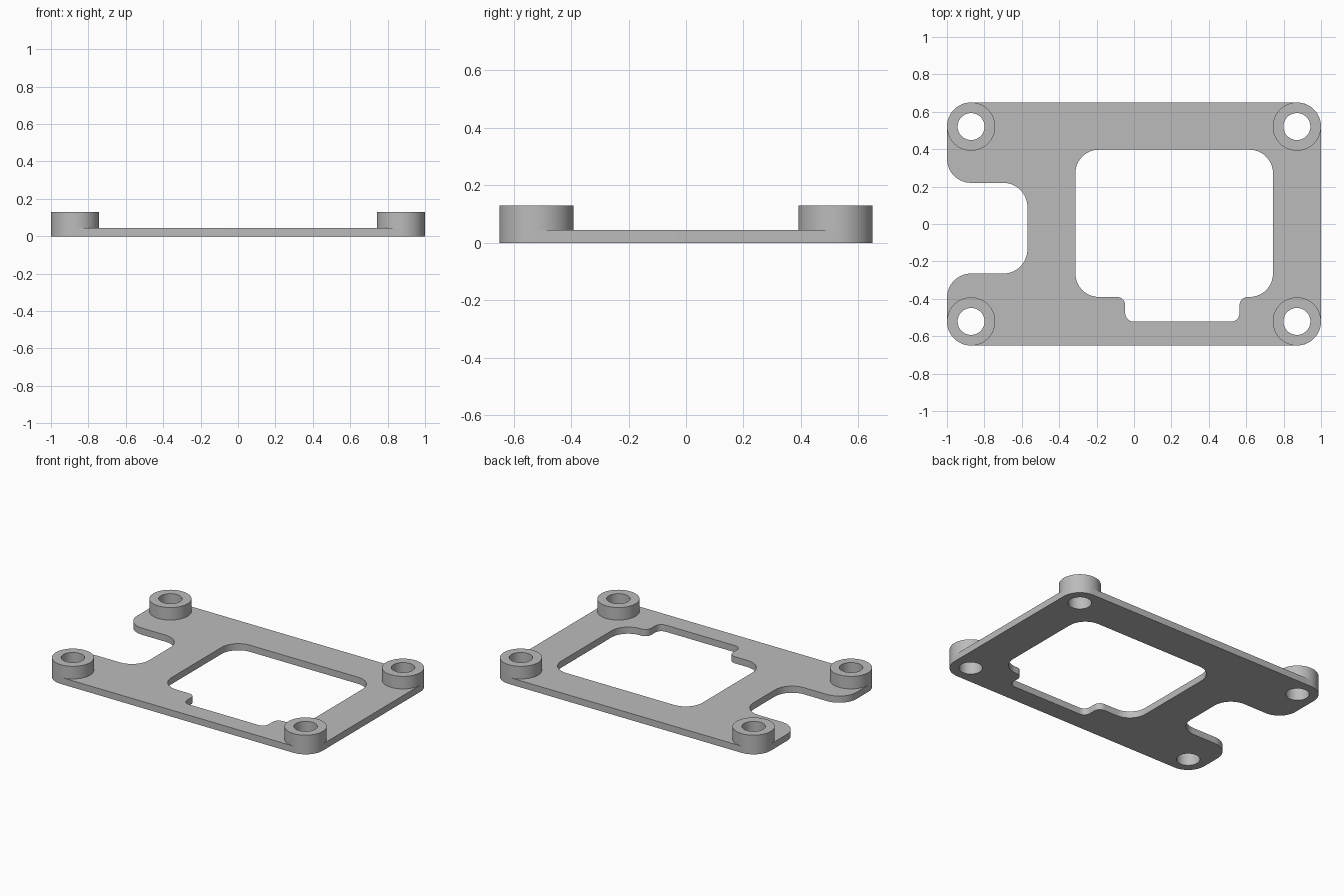
import bpy, bmesh, math
from mathutils import Vector

cube = bpy.data.objects.get("Cube")
if cube:
    bpy.data.objects.remove(cube, do_unlink=True)

PLATE_H, POST_H = 0.045, 0.13
POST_R, HOLE_R = 0.129, 0.072
POST_X, POST_Y = 0.871, 0.521

grey = bpy.data.materials.new("light grey")
grey.use_nodes = True
colour = (0.5, 0.5, 0.5, 1)
grey.diffuse_color = colour
grey.node_tree.nodes["Principled BSDF"].inputs["Base Color"].default_value = colour


def rounded(corners, steps=14):
    """Outline from (x, y, radius) corners, each replaced by a tangent arc."""
    out = []
    for i, (x, y, r) in enumerate(corners):
        p = Vector((x, y))
        a = (Vector(corners[i - 1][:2]) - p).normalized()
        b = (Vector(corners[(i + 1) % len(corners)][:2]) - p).normalized()
        centre = p + (a + b) * r            # all corners are square
        for k in range(steps + 1):
            t = k / steps * math.pi / 2
            out.append(centre - b * r * math.cos(t) - a * r * math.sin(t))
    return out


def circle(cx, cy, r, n=64):
    return [Vector((cx + r * math.cos(math.tau * k / n),
                    cy + r * math.sin(math.tau * k / n))) for k in range(n)]


def slab(name, outlines, z0, z1):
    """Extrude flat outlines (the inner ones become holes) between two heights."""
    curve = bpy.data.curves.new(name, 'CURVE')
    curve.dimensions = '2D'
    curve.fill_mode = 'BOTH'
    curve.extrude = (z1 - z0) / 2
    for pts in outlines:
        s = curve.splines.new('POLY')
        s.points.add(len(pts) - 1)
        for sp, p in zip(s.points, pts):
            sp.co = (p.x, p.y, 0, 1)
        s.use_cyclic_u = True
    temp = bpy.data.objects.new(name + "_outline", curve)
    bpy.context.collection.objects.link(temp)
    mesh = bpy.data.meshes.new_from_object(
        temp.evaluated_get(bpy.context.evaluated_depsgraph_get()))
    bpy.data.objects.remove(temp, do_unlink=True)
    bpy.data.curves.remove(curve)

    bm = bmesh.new()
    bm.from_mesh(mesh)
    bmesh.ops.remove_doubles(bm, verts=bm.verts, dist=1e-5)
    bmesh.ops.translate(bm, verts=bm.verts, vec=(0, 0, (z0 + z1) / 2))
    bmesh.ops.recalc_face_normals(bm, faces=bm.faces)
    bm.to_mesh(mesh)
    bm.free()
    mesh.name = name
    mesh.materials.clear()
    mesh.materials.append(grey)
    obj = bpy.data.objects.new(name, mesh)
    bpy.context.collection.objects.link(obj)
    bpy.ops.object.select_all(action='DESELECT')
    obj.select_set(True)
    bpy.context.view_layer.objects.active = obj
    bpy.ops.object.shade_smooth_by_angle(angle=math.radians(30))
    return obj


# Plate outline with the side notch
R = POST_R
outer = rounded([(-1, -0.65, R), (1, -0.65, R), (1, 0.65, R), (-1, 0.65, R),
                 (-1, 0.22, R), (-0.57, 0.22, R), (-0.57, -0.265, R), (-1, -0.265, R)])

# Window with a shallow slot on its front edge
W, S = 0.125, 0.045
window = rounded([(-0.313, 0.397, W), (0.743, 0.397, W), (0.743, -0.39, W),
                  (0.564, -0.39, S), (0.564, -0.522, S), (-0.047, -0.522, S),
                  (-0.047, -0.39, S), (-0.313, -0.39, W)])

posts = {"front_right": (-POST_X, -POST_Y), "front_left": (POST_X, -POST_Y),
         "back_right": (-POST_X, POST_Y), "back_left": (POST_X, POST_Y)}

holes = [circle(x, y, HOLE_R) for x, y in posts.values()]
slab("base_plate", [outer, window] + holes, 0, PLATE_H)

# Tubular standoffs at the corners
for side, (x, y) in posts.items():
    slab(side + "_standoff", [circle(x, y, POST_R), circle(x, y, HOLE_R)], PLATE_H, POST_H)
